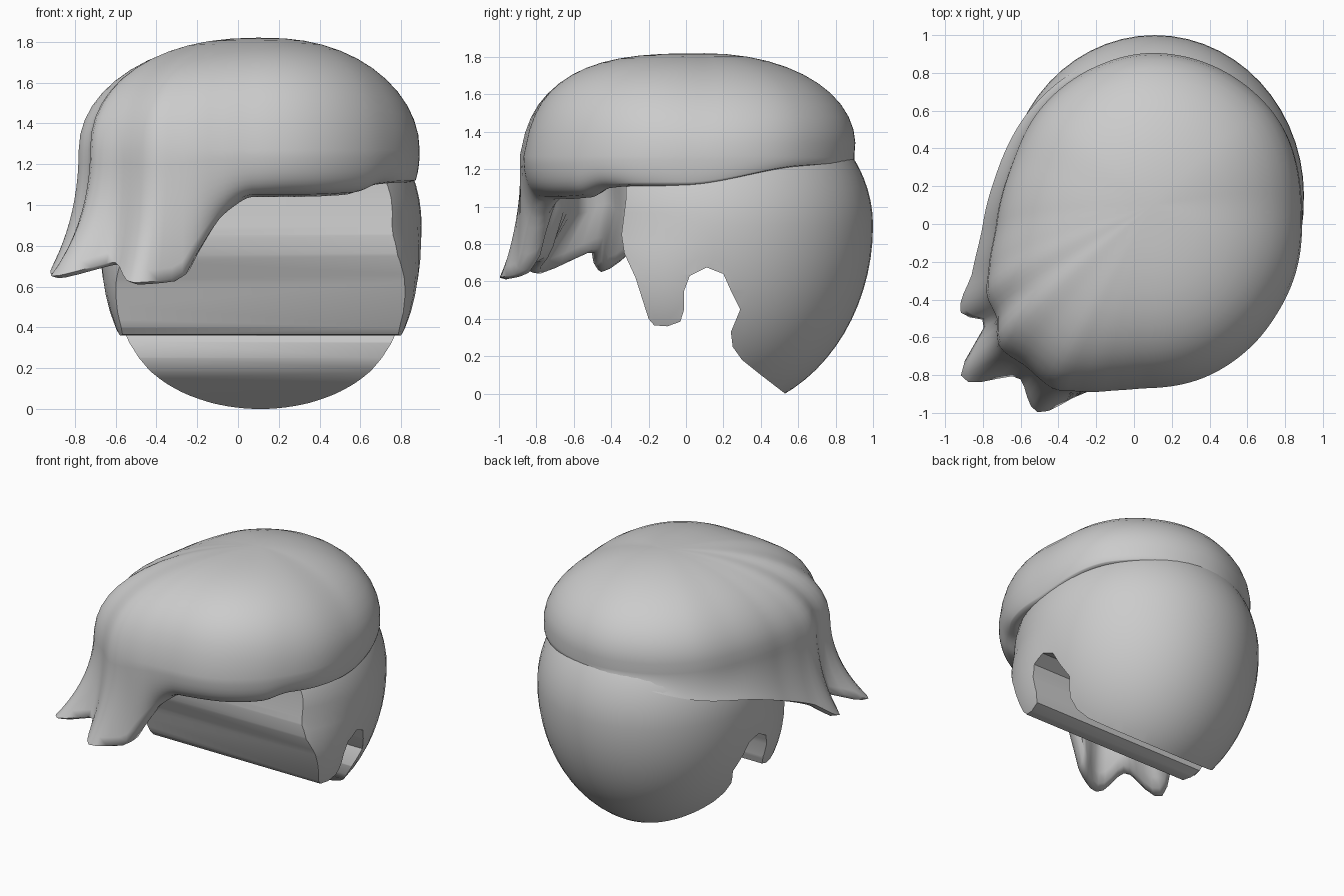
import bpy, bmesh, math

cube = bpy.data.objects.get("Cube")
if cube:
    bpy.data.objects.remove(cube, do_unlink=True)

mat = bpy.data.materials.new("hair grey")
mat.use_nodes = True
grey = (0.6, 0.6, 0.6, 1)
mat.diffuse_color = grey
for node in mat.node_tree.nodes:
    if node.type == 'BSDF_PRINCIPLED':
        node.inputs["Base Color"].default_value = grey


def finish(name, bm):
    bmesh.ops.recalc_face_normals(bm, faces=bm.faces)
    mesh = bpy.data.meshes.new(name)
    bm.to_mesh(mesh)
    bm.free()
    mesh.materials.append(mat)
    obj = bpy.data.objects.new(name, mesh)
    bpy.context.collection.objects.link(obj)
    return obj


def smooth(obj, degrees):
    bpy.ops.object.select_all(action='DESELECT')
    obj.select_set(True)
    bpy.context.view_layer.objects.active = obj
    bpy.ops.object.shade_smooth_by_angle(angle=math.radians(degrees))


# Back and side hair: a rounded head mass, flatter above, fuller at the sideburns
bm = bmesh.new()
bmesh.ops.create_uvsphere(bm, u_segments=56, v_segments=36, radius=1)
for v in bm.verts:
    x, y, z = v.co
    height = 0.75 if z > 0 else 1.006
    fuller = 1 + 0.65 * max(0, -y) * max(0, -z)
    v.co = (0.11 + 0.79 * x * fuller, 0.15 + 0.85 * y, 0.9 + height * z)
back_hair = finish("back_hair", bm)

# Side outline with sideburn, ear notch and nape, pushed through sideways
outline = [(-0.33, 1.4), (-0.32, 1.05), (-0.345, 0.85), (-0.33, 0.75), (-0.27, 0.62),
           (-0.2, 0.4), (-0.17, 0.365), (-0.1, 0.36), (-0.03, 0.385), (-0.01, 0.45),
           (-0.01, 0.55), (0.02, 0.63), (0.11, 0.675), (0.2, 0.64), (0.24, 0.55),
           (0.29, 0.45), (0.24, 0.33), (0.25, 0.25), (0.3, 0.18), (0.4, 0.1),
           (0.53, 0), (1.3, 0), (1.3, 1.8), (0, 1.8)]
bm = bmesh.new()
side = bm.faces.new([bm.verts.new((-1.2, y, z)) for y, z in outline])
pushed = bmesh.ops.extrude_face_region(bm, geom=[side])["geom"]
bmesh.ops.translate(bm, vec=(2.4, 0, 0),
                    verts=[g for g in pushed if isinstance(g, bmesh.types.BMVert)])
cutter = finish("outline_cutter", bm)
cutter.hide_render = True
mod = back_hair.modifiers.new("outline", 'BOOLEAN')
mod.operation = 'INTERSECT'
mod.solver = 'EXACT'
mod.object = cutter
bpy.context.view_layer.objects.active = back_hair
bpy.ops.object.modifier_apply(modifier=mod.name)
bpy.data.objects.remove(cutter, do_unlink=True)
smooth(back_hair, 32)

# Top hair: angle, radius at the widest level, radius at the rim, rim height
keys = [(0, .79, .77, 1.12), (45, .87, .86, 1.22), (90, .9, .9, 1.24),
        (112, .88, .91, 1.17), (135, .85, .89, 1.08), (160, .81, .87, 1.01),
        (180, .83, .9, .91), (195, .9, .99, .8), (205, .96, 1.12, .66),
        (210, .96, 1.03, .77), (219, 1.04, 1.3, .65), (229, 1.01, 1.08, .72),
        (238, 1.02, 1.17, .62), (246, .97, 1.0, .64), (251, .94, .92, .8),
        (258, .9, .83, .97), (268, .87, .74, 1.05), (285, .86, .7, 1.05),
        (310, .83, .7, 1.06), (325, .81, .74, 1.11), (340, .8, .77, 1.12),
        (360, .79, .77, 1.12)]


def slope(i, c):
    n = len(keys) - 1
    def rise(j):
        a, b = keys[j % n], keys[j % n + 1]
        return (b[c] - a[c]) / (b[0] - a[0])
    before, after = rise(i - 1), rise(i)
    return 2 * before * after / (before + after) if before * after > 0 else 0


def sample(angle, c):
    i = max(j for j in range(len(keys) - 1) if keys[j][0] <= angle)
    a, b = keys[i], keys[i + 1]
    w = b[0] - a[0]
    t = (angle - a[0]) / w
    s = t * t * (3 - 2 * t)
    return (a[c] + (b[c] - a[c]) * s + w * slope(i, c) * t * (1 - t) ** 2
            - w * slope(i + 1, c) * t * t * (1 - t))


TOP, WIDEST, CENTRE, LEAN = 1.82, 1.27, 0.1, 0.1


def strand(angle):
    wide, rim, low = (sample(angle, c) for c in (1, 2, 3))
    front = max(0, math.cos(math.radians(angle - 280)))
    power = 2 / (2 + front ** 2)
    # Crown
    pts = []
    for k in range(1, 13):
        t = math.pi / 2 * k / 12
        pts.append((wide * math.sin(t) ** power,
                    WIDEST + (TOP - WIDEST) * max(0, math.cos(t)) ** power))
    # Fall to the rim, rolled under where the rim tucks in
    tuck = min(1, max(0, (wide - rim) / 0.12))
    mid = low + (WIDEST - low) * 0.45 * (1 - tuck)
    for k in range(1, 11):
        t = k / 10
        pts.append(((1 - t * t) * wide + t * t * rim,
                    (1 - t) ** 2 * WIDEST + 2 * t * (1 - t) * mid + t * t * low))
    # Rounded lip and inner wall
    pts += [(rim - 0.04, low - 0.01), (rim - 0.09, low + 0.01), (rim - 0.13, low + 0.07),
            (min(rim, wide) - 0.13, (low + WIDEST) / 2), (wide - 0.14, WIDEST),
            (wide * 0.6, 1.55)]
    return pts


def place(angle, r, z):
    lean = LEAN * max(0, z - WIDEST) / (TOP - WIDEST)
    return (CENTRE + r * math.cos(angle), lean + r * math.sin(angle), z)


bm = bmesh.new()
pole = bm.verts.new((CENTRE, LEAN, TOP))
STEPS = 160
columns = []
for i in range(STEPS):
    angle = 360 * i / STEPS
    columns.append([bm.verts.new(place(math.radians(angle), r, z)) for r, z in strand(angle)])
for i, a in enumerate(columns):
    b = columns[(i + 1) % STEPS]
    bm.faces.new((pole, a[0], b[0]))
    for k in range(len(a) - 1):
        bm.faces.new((a[k], a[k + 1], b[k + 1], b[k]))
top_hair = finish("swept_top_hair", bm)
smooth(top_hair, 70)
